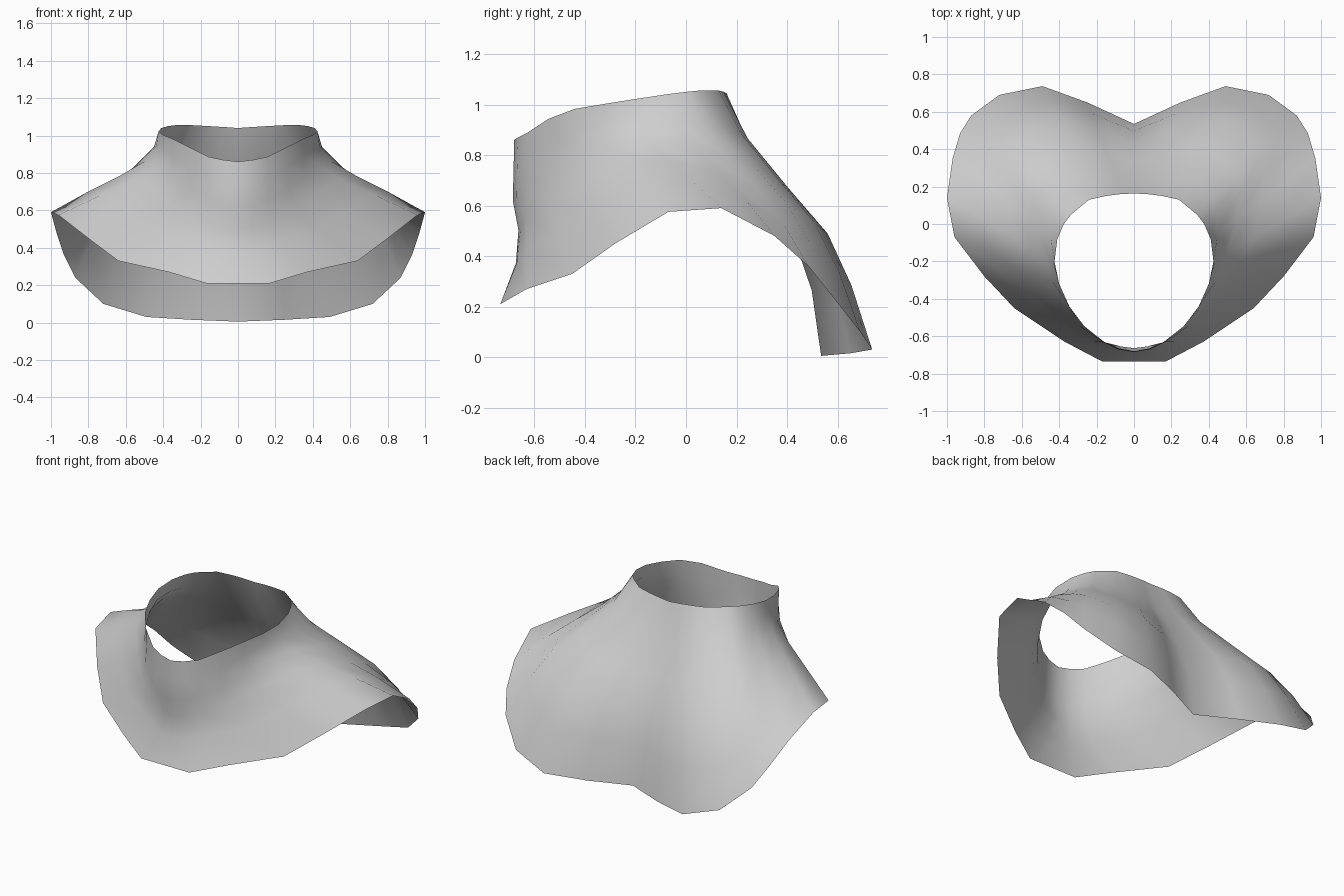
import bpy, bmesh
from mathutils import Vector

if "Cube" in bpy.data.objects:
    bpy.data.objects.remove(bpy.data.objects["Cube"])

# Right half of the neck opening and the hem, front centre to back centre
NECK = [(0, -.68, .86), (.08, -.665, .87), (.16, -.63, .887), (.27, -.545, .943),
        (.35, -.44, .983), (.40, -.32, 1.003), (.425, -.20, 1.022),
        (.41, -.08, 1.04), (.375, 0, 1.05), (.337, .05, 1.055),
        (.24, .13, 1.055), (.15, .15, 1.05), (.07, .16, 1.045), (0, .163, 1.04)]
HEM = [(0, -.735, .21), (.17, -.735, .21), (.37, -.63, .27), (.64, -.45, .33),
       (.80, -.28, .45), (.96, -.07, .575), (1, .14, .59), (.97, .35, .48),
       (.93, .485, .36), (.87, .58, .24), (.72, .69, .10), (.49, .737, .03),
       (.25, .65, .015), (0, .535, .005)]

# Drop fractions, and outward fractions of the drape at key columns
DROP = (0, .18, .37, .55, .75, 1)
FLARE = {0: (0, .05, .10, -.30, -.12, 1),
         1: (0, .05, .08, -.14, .06, 1),
         2: (0, .00, .03, .03, .27, 1),
         3: (0, -.01, .01, .10, .42, 1),
         4: (0, -.01, .02, .15, .49, 1),
         5: (0, .00, .07, .26, .59, 1),
         6: (0, .02, .13, .36, .66, 1),
         7: (0, .07, .26, .49, .74, 1),
         9: (0, .16, .42, .66, .84, 1),
         11: (0, .16, .43, .70, .86, 1),
         13: (0, .18, .47, .71, .90, 1)}


def flare(col, row):
    """Blend the drape profile between the two nearest key columns."""
    keys = sorted(FLARE)
    for a, b in zip(keys, keys[1:]):
        if a <= col <= b:
            t = (col - a) / (b - a)
            return FLARE[a][row] * (1 - t) + FLARE[b][row] * t


# Draped collar sheet: loft from neck opening to hem
bm = bmesh.new()
grid = []
for c, (n, h) in enumerate(zip(NECK, HEM)):
    n, h = Vector(n), Vector(h)
    column = []
    for r, drop in enumerate(DROP):
        p = n.lerp(h, flare(c, r))
        p.z = n.z + (h.z - n.z) * drop
        column.append(bm.verts.new(p))
    grid.append(column)
for a, b in zip(grid, grid[1:]):
    for r in range(len(DROP) - 1):
        bm.faces.new((a[r], a[r + 1], b[r + 1], b[r]))

# Mirror to the left half and weld the centre seam
half = bm.verts[:] + bm.edges[:] + bm.faces[:]
bmesh.ops.mirror(bm, geom=half, axis='X', merge_dist=.001)
bmesh.ops.recalc_face_normals(bm, faces=bm.faces)
bm.faces.ensure_lookup_table()
if sum(f.normal.dot(f.calc_center_median() - Vector((0, -.1, .3))) for f in bm.faces) < 0:
    bmesh.ops.reverse_faces(bm, faces=bm.faces)
for f in bm.faces:
    f.smooth = True

mesh = bpy.data.meshes.new("draped_collar")
bm.to_mesh(mesh)
bm.free()
cloth = bpy.data.materials.new("light grey cloth")
cloth.diffuse_color = (.62, .62, .62, 1)
cloth.use_nodes = True
cloth.node_tree.nodes["Principled BSDF"].inputs["Base Color"].default_value = cloth.diffuse_color
mesh.materials.append(cloth)
bpy.context.collection.objects.link(bpy.data.objects.new("draped_collar", mesh))
